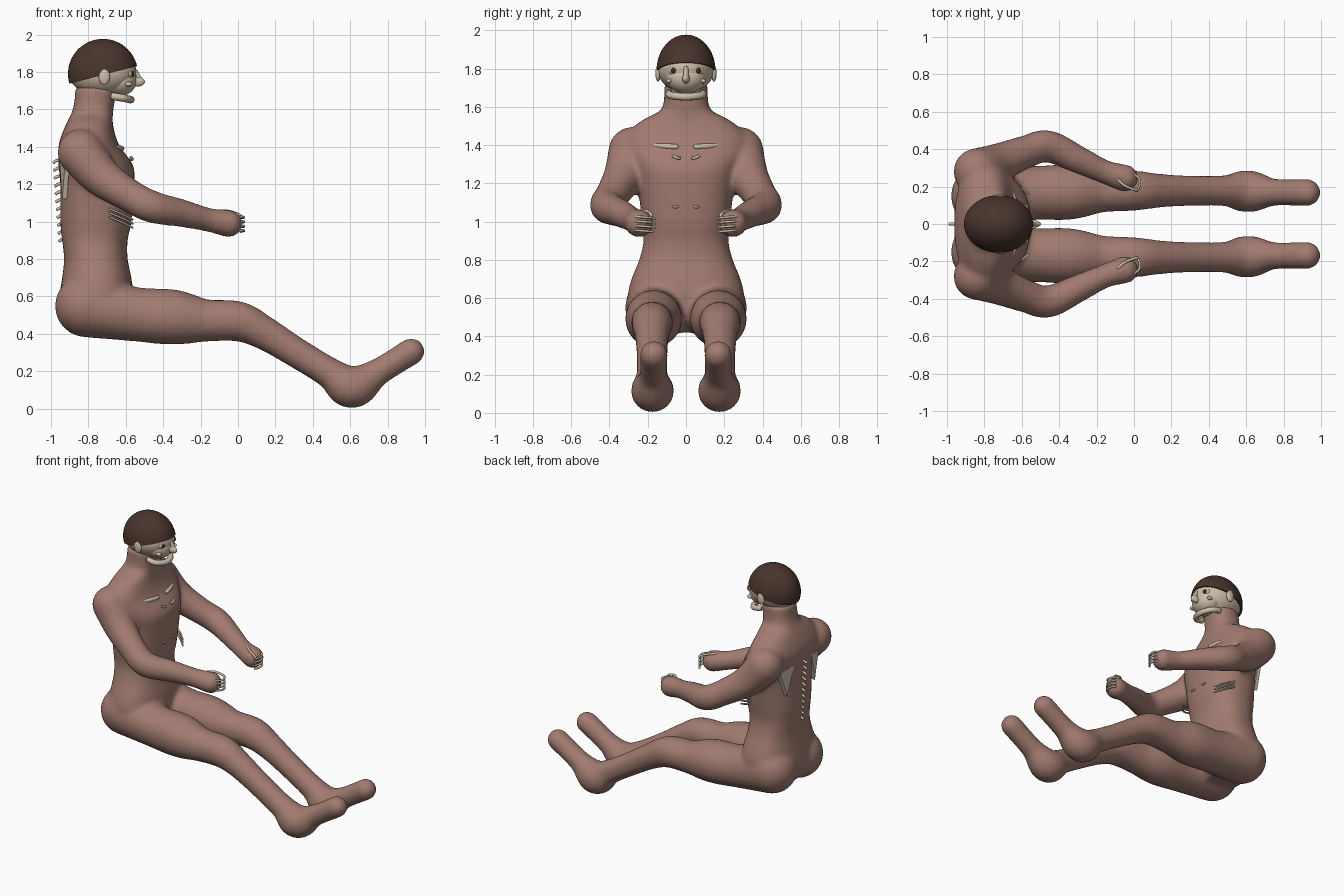
import bpy, bmesh, math
from mathutils import Vector, Matrix

cube = bpy.data.objects.get("Cube")
if cube:
    bpy.data.objects.remove(cube, do_unlink=True)


def material(name, rgb):
    m = bpy.data.materials.new(name)
    m.use_nodes = True
    m.diffuse_color = (*rgb, 1)
    m.node_tree.nodes["Principled BSDF"].inputs["Base Color"].default_value = (*rgb, 1)
    return m


SKIN = material("muted skin", (0.36, 0.20, 0.165))
BONE = material("bone", (0.62, 0.52, 0.40))
HAIR = material("dark brown hair", (0.065, 0.035, 0.025))
EYE = material("eye brown", (0.06, 0.025, 0.018))


def finish(name, bm, mat):
    bmesh.ops.recalc_face_normals(bm, faces=bm.faces)
    for f in bm.faces:
        f.smooth = True
    me = bpy.data.meshes.new(name)
    bm.to_mesh(me)
    bm.free()
    me.materials.append(mat)
    ob = bpy.data.objects.new(name, me)
    bpy.context.collection.objects.link(ob)
    return ob


def spline(keys, steps):
    """Smooth curve through tuples of any length."""
    k = [Vector(p) for p in [keys[0], *keys, keys[-1]]]
    out = []
    for a, b, c, d in zip(k, k[1:], k[2:], k[3:]):
        for i in range(steps):
            t = i / steps
            out.append(b + (c - a) * (t / 2) + (a * 2 - b * 5 + c * 4 - d) * (t * t / 2)
                       + (b * 3 - a - c * 3 + d) * (t ** 3 / 2))
    return out + [k[-1]]


def ellipsoid(name, center, radii, mat):
    bm = bmesh.new()
    bmesh.ops.create_uvsphere(bm, u_segments=32, v_segments=20, radius=1,
                              matrix=Matrix.Translation(center) @ Matrix.Diagonal((*radii, 1)))
    return finish(name, bm, mat)


def rod(name, points, radius, mat=BONE):
    cu = bpy.data.curves.new(name, "CURVE")
    cu.dimensions = "3D"
    cu.bevel_depth, cu.bevel_resolution, cu.use_fill_caps = radius, 2, True
    path = spline(points, 6)
    sp = cu.splines.new("POLY")
    sp.points.add(len(path) - 1)
    for p, co in zip(sp.points, path):
        p.co = (*co, 1)
    ends = len(path) - 1
    sp.points[0].radius = sp.points[ends].radius = 0.5
    cu.materials.append(mat)
    ob = bpy.data.objects.new(name, cu)
    bpy.context.collection.objects.link(ob)
    bpy.ops.object.select_all(action="DESELECT")
    ob.select_set(True)
    bpy.context.view_layer.objects.active = ob
    bpy.ops.object.convert(target="MESH")
    bpy.ops.object.shade_smooth()
    return ob


# Body: torso sections (height, back, front, half width)
torso = [(0.42, -0.88, -0.66, 0.16), (0.5, -0.95, -0.58, 0.27), (0.6, -0.955, -0.56, 0.305),
         (0.7, -0.94, -0.57, 0.285), (0.8, -0.93, -0.59, 0.245), (0.9, -0.94, -0.59, 0.222),
         (1.0, -0.95, -0.57, 0.23), (1.2, -0.95, -0.555, 0.255), (1.3, -0.96, -0.56, 0.28),
         (1.4, -0.96, -0.63, 0.33), (1.46, -0.945, -0.655, 0.31), (1.53, -0.915, -0.67, 0.23),
         (1.58, -0.89, -0.668, 0.135), (1.64, -0.875, -0.66, 0.115), (1.72, -0.87, -0.65, 0.115)]
# Limb centres and radii (x, y, z, radius)
arm = [(-0.84, 0.28, 1.37, 0.125), (-0.73, 0.325, 1.24, 0.105), (-0.58, 0.385, 1.14, 0.088),
       (-0.46, 0.415, 1.08, 0.086), (-0.30, 0.345, 1.045, 0.074), (-0.16, 0.28, 1.01, 0.064),
       (-0.05, 0.245, 0.99, 0.073)]
leg = [(-0.81, 0.15, 0.55, 0.168), (-0.55, 0.165, 0.505, 0.145), (-0.35, 0.17, 0.49, 0.147),
       (-0.18, 0.175, 0.472, 0.114), (0.0, 0.178, 0.467, 0.107), (0.14, 0.178, 0.405, 0.09),
       (0.32, 0.178, 0.295, 0.081), (0.5, 0.178, 0.185, 0.084), (0.61, 0.175, 0.115, 0.112),
       (0.74, 0.17, 0.19, 0.074), (0.925, 0.168, 0.305, 0.072)]

bm = bmesh.new()
rings = []
for z, back, front, half in spline(torso, 4):
    ring = []
    for i in range(40):
        c, s = math.cos(math.tau * i / 40), math.sin(math.tau * i / 40)
        c, s = (math.copysign(abs(v) ** 0.85, v) for v in (c, s))
        ring.append(bm.verts.new(((back + front) / 2 + c * (front - back) / 2, half * s, z)))
    rings.append(ring)
for lo, hi in zip(rings, rings[1:]):
    for i in range(40):
        j = (i + 1) % 40
        bm.faces.new((lo[i], lo[j], hi[j], hi[i]))
bm.faces.new(rings[0])
bm.faces.new(rings[-1])
for limb in (arm, leg):
    for x, y, z, r in spline(limb, 8):
        for side in (1, -1):
            bmesh.ops.create_icosphere(bm, subdivisions=3, radius=r * 1.01,
                                       matrix=Matrix.Translation((x, side * y, z)))
body = finish("body", bm, SKIN)
remesh = body.modifiers.new("fuse", "REMESH")
remesh.mode, remesh.voxel_size, remesh.use_smooth_shade = "VOXEL", 0.014, True
smooth = body.modifiers.new("soften", "SMOOTH")
smooth.factor, smooth.iterations = 0.5, 10

# Head
ellipsoid("skull", (-0.725, 0, 1.80), (0.182, 0.147, 0.13), BONE)
ellipsoid("face", (-0.635, 0, 1.755), (0.092, 0.105, 0.085), BONE)
ellipsoid("nose", (-0.54, 0, 1.748), (0.042, 0.02, 0.026), BONE)
rod("nose_bridge", [(-0.55, 0, 1.81), (-0.535, 0, 1.78), (-0.515, 0, 1.75)], 0.012)
rod("jaw", [(-0.68, -0.088, 1.672), (-0.61, -0.08, 1.66), (-0.572, 0, 1.652),
            (-0.61, 0.08, 1.66), (-0.68, 0.088, 1.672)], 0.02)

# Hair cap, cut along a line rising toward the forehead
bm = bmesh.new()
bmesh.ops.create_uvsphere(bm, u_segments=48, v_segments=32, radius=1,
                          matrix=Matrix.Translation((-0.722, 0, 1.79))
                          @ Matrix.Diagonal((0.187, 0.154, 0.187, 1)))
cut = bmesh.ops.bisect_plane(bm, geom=bm.verts[:] + bm.edges[:] + bm.faces[:],
                             plane_co=(-0.72, 0, 1.785), plane_no=(-0.26, 0, 1), clear_inner=True)
bmesh.ops.holes_fill(bm, edges=[e for e in bm.edges if e.is_boundary])
hair = finish("hair_cap", bm, HAIR)
bpy.ops.object.select_all(action="DESELECT")
hair.select_set(True)
bpy.context.view_layer.objects.active = hair
bpy.ops.object.shade_smooth_by_angle()

# Paired details
for side, tag in ((1, "left"), (-1, "right")):
    def p(x, y, z):
        return (x, side * y, z)

    ellipsoid(tag + "_ear", p(-0.715, 0.146, 1.775), (0.03, 0.014, 0.043), BONE)
    ellipsoid(tag + "_eye_socket", p(-0.583, 0.062, 1.79), (0.02, 0.03, 0.024), BONE)
    ellipsoid(tag + "_eye", p(-0.568, 0.062, 1.79), (0.013, 0.016, 0.016), EYE)
    ellipsoid(tag + "_cheekbone", p(-0.585, 0.09, 1.735), (0.02, 0.014, 0.012), BONE)

    # Chest bones showing through the skin
    rod(tag + "_collarbone", [p(-0.62, 0.04, 1.39), p(-0.635, 0.12, 1.395), p(-0.685, 0.21, 1.395)], 0.014)
    rod(tag + "_upper_rib", [p(-0.575, 0.03, 1.33), p(-0.565, 0.05, 1.335), p(-0.575, 0.07, 1.345)], 0.008)
    rod(tag + "_middle_rib", [p(-0.565, 0.04, 1.08), p(-0.555, 0.055, 1.075), p(-0.565, 0.07, 1.08)], 0.006)
    for i in range(3):
        z = 1.07 - 0.022 * i
        rod(f"{tag}_side_rib_{i + 1}", [p(-0.69, 0.232, z), p(-0.62, 0.205, z - 0.03),
                                        p(-0.56, 0.16, z - 0.06)], 0.006)

    # Shoulder blade as a thin triangular plate
    bm = bmesh.new()
    corners = [p(-0.955, 0.10, 1.33), p(-0.925, 0.225, 1.31), p(-0.94, 0.16, 1.12)]
    tri = bm.faces.new([bm.verts.new(c) for c in corners])
    ext = bmesh.ops.extrude_face_region(bm, geom=[tri])["geom"]
    bmesh.ops.translate(bm, vec=(0.025, 0, 0), verts=[v for v in ext if isinstance(v, bmesh.types.BMVert)])
    blade = finish(tag + "_shoulder_blade", bm, BONE)
    for f in blade.data.polygons:
        f.use_smooth = False

    # Curled fingers and thumb
    for i in range(4):
        z = 1.025 - 0.024 * i
        rod(f"{tag}_finger_{i + 1}", [p(-0.01, 0.27, z), p(0.026, 0.245, z), p(0.03, 0.205, z - 0.003),
                                      p(0.01, 0.172, z - 0.006)], 0.007)
    rod(tag + "_thumb", [p(-0.09, 0.24, 1.058), p(-0.05, 0.205, 1.055), p(0.0, 0.185, 1.04),
                         p(0.02, 0.18, 1.025)], 0.008)

# Spine spikes down the back
for i in range(11):
    z = 1.33 - 0.042 * i
    tip = -0.99 + 0.003 * i
    rod(f"spine_spike_{i + 1}", [(-0.925, 0, z + 0.008), (tip + 0.02, 0, z - 0.004), (tip, 0, z - 0.016)], 0.008)
